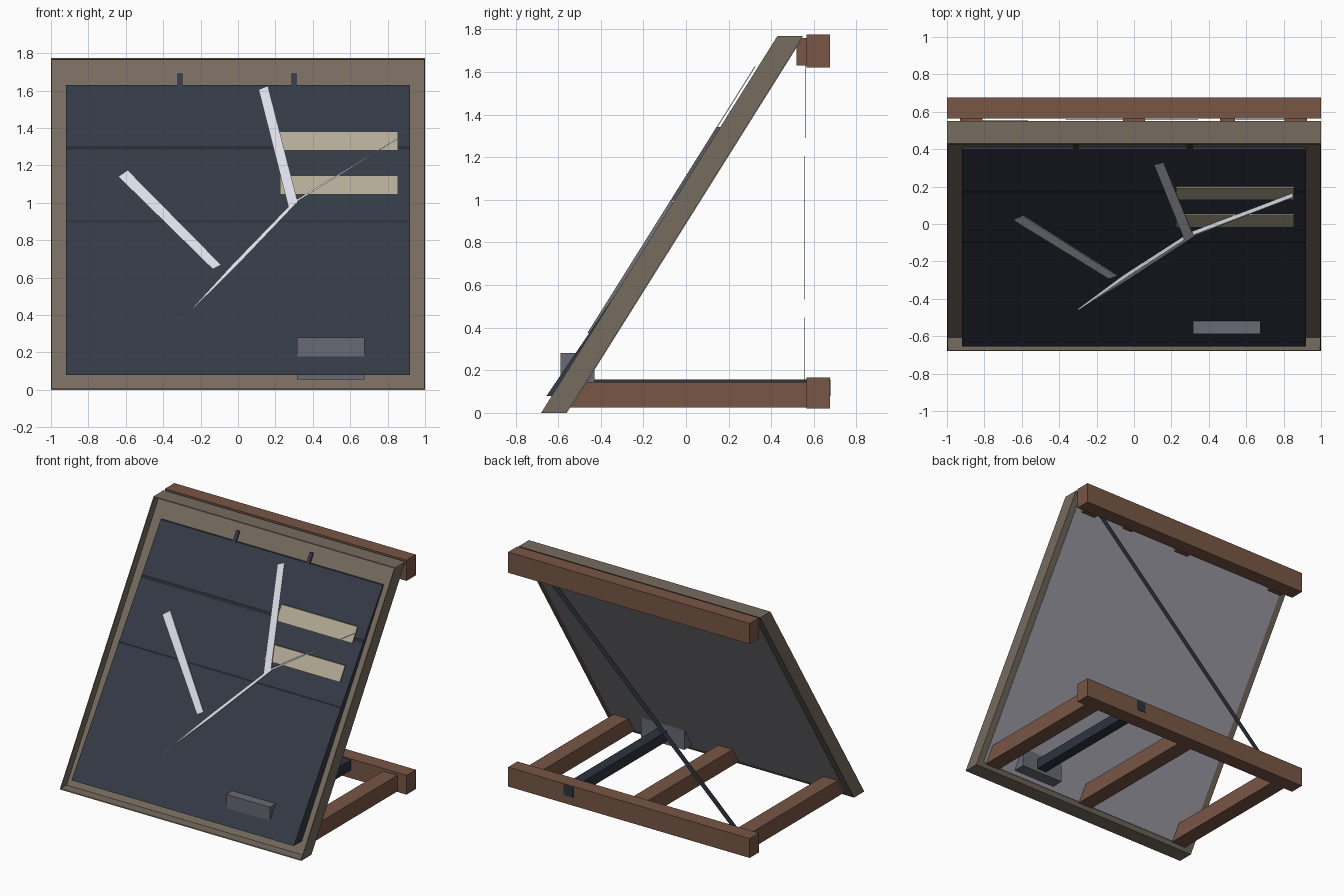
import bpy, bmesh
from mathutils import Vector

if "Cube" in bpy.data.objects:
    bpy.data.objects.remove(bpy.data.objects["Cube"])

SLOPE = 0.627                            # y gained per unit height on the leaning frame
FRONT, FLOOR, BACK = -0.68, -0.61, -0.56  # y at z = 0: wall edge, tray floor, back
BOARD, TILT = -0.709, 0.68               # the board leans a little further than its frame


def material(name, r, g, b):
    m = bpy.data.materials.new(name)
    lin = [((c / 255 + 0.055) / 1.055) ** 2.4 for c in (r, g, b)]
    m.diffuse_color = (*lin, 1)
    m.use_nodes = True
    m.node_tree.nodes["Principled BSDF"].inputs["Base Color"].default_value = m.diffuse_color
    return m


FRAME = material("taupe frame", 118, 107, 95)
NAVY = material("dark slate blue", 52, 58, 70)
SEAM = material("seam dark", 38, 42, 52)
GREY = material("steel grey", 104, 106, 117)
SHEET = material("pale grey sheet", 158, 159, 168)
WOOD = material("brown wood", 120, 86, 69)
WHITE = material("pale white", 226, 229, 238)
CREAM = material("cream", 179, 171, 150)
STEEL = material("dark steel", 45, 51, 63)


def prism(name, ring_a, ring_b, mat):
    """Solid between two matching rings of points."""
    bm = bmesh.new()
    a = [bm.verts.new(p) for p in ring_a]
    b = [bm.verts.new(p) for p in ring_b]
    n = len(a)
    bm.faces.new(a)
    bm.faces.new(b)
    for i in range(n):
        bm.faces.new((a[i], a[(i + 1) % n], b[(i + 1) % n], b[i]))
    bmesh.ops.recalc_face_normals(bm, faces=bm.faces)
    me = bpy.data.meshes.new(name)
    bm.to_mesh(me)
    bm.free()
    me.materials.append(mat)
    ob = bpy.data.objects.new(name, me)
    bpy.context.collection.objects.link(ob)
    return ob


def box(name, x0, x1, y0, y1, z0, z1, mat):
    ring = lambda x: [(x, y0, z0), (x, y1, z0), (x, y1, z1), (x, y0, z1)]
    return prism(name, ring(x0), ring(x1), mat)


def leaning(name, pts, front, back, mat, slope=SLOPE, back_slope=None):
    """Outline given in front view (x, z), laid on a leaning plane."""
    bs = slope if back_slope is None else back_slope
    return prism(name, [(x, front + slope * z, z) for x, z in pts],
                 [(x, back + bs * z, z) for x, z in pts], mat)


def rect(x0, x1, z0, z1):
    return [(x0, z0), (x1, z0), (x1, z1), (x0, z1)]


# Shallow tray frame: thin outer walls and a rim floor
T = 0.006
for side, s in (("left", -1), ("right", 1)):
    x0, x1 = sorted((s * 0.9, s * (1 - T)))
    leaning(side + "_rim", rect(x0, x1, T, 1.77 - T), FLOOR, BACK, FRAME)
    w0, w1 = sorted((s * (1 - T), s))
    leaning(side + "_wall", rect(w0, w1, 0, 1.77), FRONT, BACK, FRAME)
for name, z0, z1 in (("bottom", T, 0.09), ("top", 1.61, 1.77 - T)):
    leaning(name + "_rim", rect(-0.9, 0.9, z0, z1), FLOOR, BACK, FRAME)
for name, z0, z1 in (("bottom", 0, T), ("top", 1.77 - T, 1.77)):
    leaning(name + "_wall", rect(-1 + T, 1 - T, z0, z1), FRONT, BACK, FRAME)

# Board face and back sheet
leaning("board", rect(-0.92, 0.92, 0.08, 1.63), BOARD, -0.60, NAVY, TILT, SLOPE)
leaning("back_sheet", rect(-0.95, 0.95, 0.03, 1.74), -0.60, -0.556, SHEET)

# Board seams and top clips
for i, (z0, z1) in enumerate(((0.898, 0.905), (1.285, 1.303))):
    leaning(f"seam_{i}", rect(-0.92, 0.92, z0, z1), BOARD - 0.002, BOARD + 0.01, SEAM, TILT)
for i, x in enumerate((-0.31, 0.30)):
    leaning(f"top_clip_{i}", rect(x - 0.013, x + 0.013, 1.62, 1.69),
            BOARD - 0.003, BOARD + 0.03, NAVY, TILT)

# Cream bars
for i, z in enumerate((1.045, 1.28)):
    leaning(f"cream_bar_{i}", rect(0.225, 0.855, z, z + 0.1), -0.673, -0.665, CREAM)

# White blades
blades = {
    "upper_blade": [(0.11, 1.605), (0.16, 1.625), (0.32, 1.0), (0.27, 0.975)],
    "left_blade": [(-0.64, 1.14), (-0.59, 1.175), (-0.09, 0.668), (-0.135, 0.645)],
    "long_sliver": [(-0.30, 0.375), (-0.03, 0.67), (0.295, 1.005), (0.305, 0.99), (-0.02, 0.65)],
    "short_sliver": [(0.30, 0.997), (0.305, 1.012), (0.85, 1.342), (0.85, 1.339)],
}
for name, pts in blades.items():
    depth = 0.022 if "sliver" in name else 0.006
    leaning(name, pts, -0.698, -0.698 + depth, WHITE)

# Grey bracket box passing through the board
box("bracket_box", 0.315, 0.675, -0.588, -0.43, 0.055, 0.28, GREY)

# Rear wooden beams
box("upper_beam", -1, 1, 0.565, 0.675, 1.62, 1.775, WOOD)
box("lower_beam", -1, 1, 0.565, 0.675, 0.02, 0.165, WOOD)

# Floor rails with slanted front ends, and upper spacers
for i, x in enumerate((-0.87, 0, 0.865)):
    ring = lambda xx: [(xx, BACK + SLOPE * 0.025, 0.025), (xx, 0.57, 0.025),
                       (xx, 0.57, 0.145), (xx, BACK + SLOPE * 0.145, 0.145)]
    prism(f"floor_rail_{i}", ring(x - 0.06), ring(x + 0.06), WOOD)
    box(f"upper_spacer_{i}", x - 0.06, x + 0.06, 0.518, 0.57, 1.63, 1.76, WOOD)
box("small_spacer", 0.46, 0.54, 0.518, 0.57, 1.64, 1.76, WOOD)

# Dark steel bar from bracket through the lower beam
box("steel_bar", 0.46, 0.54, -0.44, 0.677, 0.08, 0.157, STEEL)

# Flat diagonal brace between the rear beams
p, q = Vector((0.88, 0.56, 1.735)), Vector((-0.82, 0.555, 0.12))
d = (q - p).normalized()
w = Vector((d.z, 0, -d.x)) * 0.019
t = Vector((0, 0.001, 0))
outline = [p + w, q + w, q - w, p - w]
prism("diagonal_brace", [v - t for v in outline], [v + t for v in outline], STEEL)
